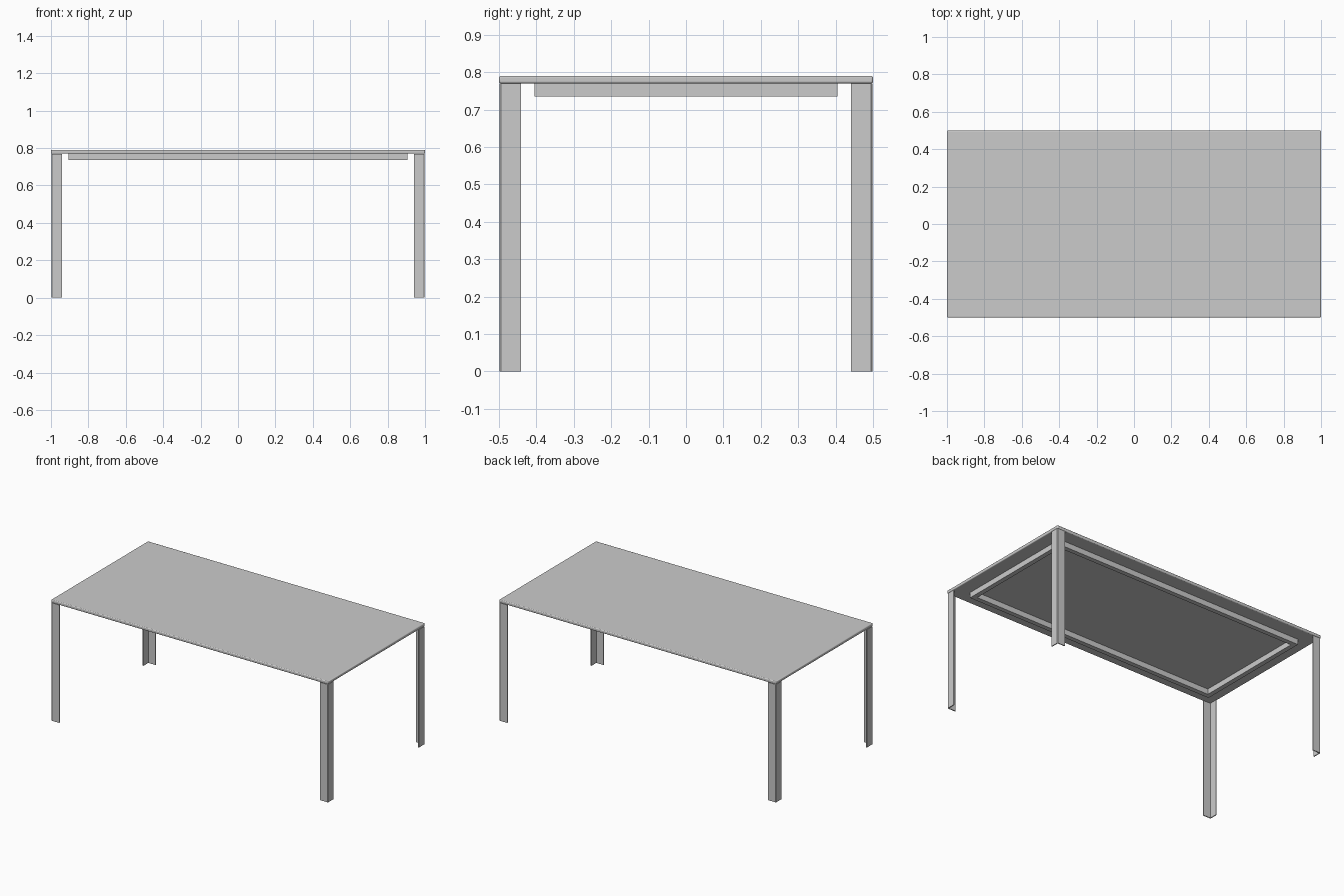
import bpy, bmesh
from math import radians

if "Cube" in bpy.data.objects:
    bpy.data.objects.remove(bpy.data.objects["Cube"])


def prism(name, loop, z0, z1, bevel=0.0):
    """Extrude a flat outline between two heights, optionally rounding edges."""
    bm = bmesh.new()
    face = bm.faces.new([bm.verts.new((x, y, z0)) for x, y in loop])
    ext = bmesh.ops.extrude_face_region(bm, geom=[face])
    top = [g for g in ext["geom"] if isinstance(g, bmesh.types.BMVert)]
    bmesh.ops.translate(bm, verts=top, vec=(0, 0, z1 - z0))
    bmesh.ops.recalc_face_normals(bm, faces=bm.faces)
    mesh = bpy.data.meshes.new(name)
    bm.to_mesh(mesh)
    bm.free()
    ob = bpy.data.objects.new(name, mesh)
    bpy.context.collection.objects.link(ob)
    if bevel:
        mod = ob.modifiers.new("rounding", "BEVEL")
        mod.width = bevel
        mod.segments = 3
        mod.limit_method = "ANGLE"
    bpy.context.view_layer.objects.active = ob
    ob.select_set(True)
    bpy.ops.object.shade_smooth_by_angle(angle=radians(35))
    ob.select_set(False)
    return ob


def rect(x, y):
    return [(-x, -y), (x, -y), (x, y), (-x, y)]


# Thin table top with softened edges
prism("table_top", rect(1.0, 0.5), 0.77, 0.79, 0.005)

# Angle-section legs, open towards the middle of the table
X, Y, W, T = 0.998, 0.498, 0.057, 0.006
R = 0.003
for sx, side in ((-1, "left"), (1, "right")):
    for sy, end in ((-1, "front"), (1, "back")):
        outline = [(X, Y - R), (X - R, Y), (X - W, Y), (X - W, Y - T),
                   (X - T, Y - T), (X - T, Y - W), (X, Y - W)]
        prism(f"{end}_{side}_leg", [(sx * x, sy * y) for x, y in outline], 0, 0.769)

# Rectangular support frame under the top, mitred at the corners
FX, FY, FW = 0.905, 0.405, 0.03
outer, inner = rect(FX, FY), rect(FX - FW, FY - FW)
for i, name in enumerate(("front", "right", "back", "left")):
    j = (i + 1) % 4
    prism(f"{name}_rail", [outer[i], outer[j], inner[j], inner[i]], 0.735, 0.77)
